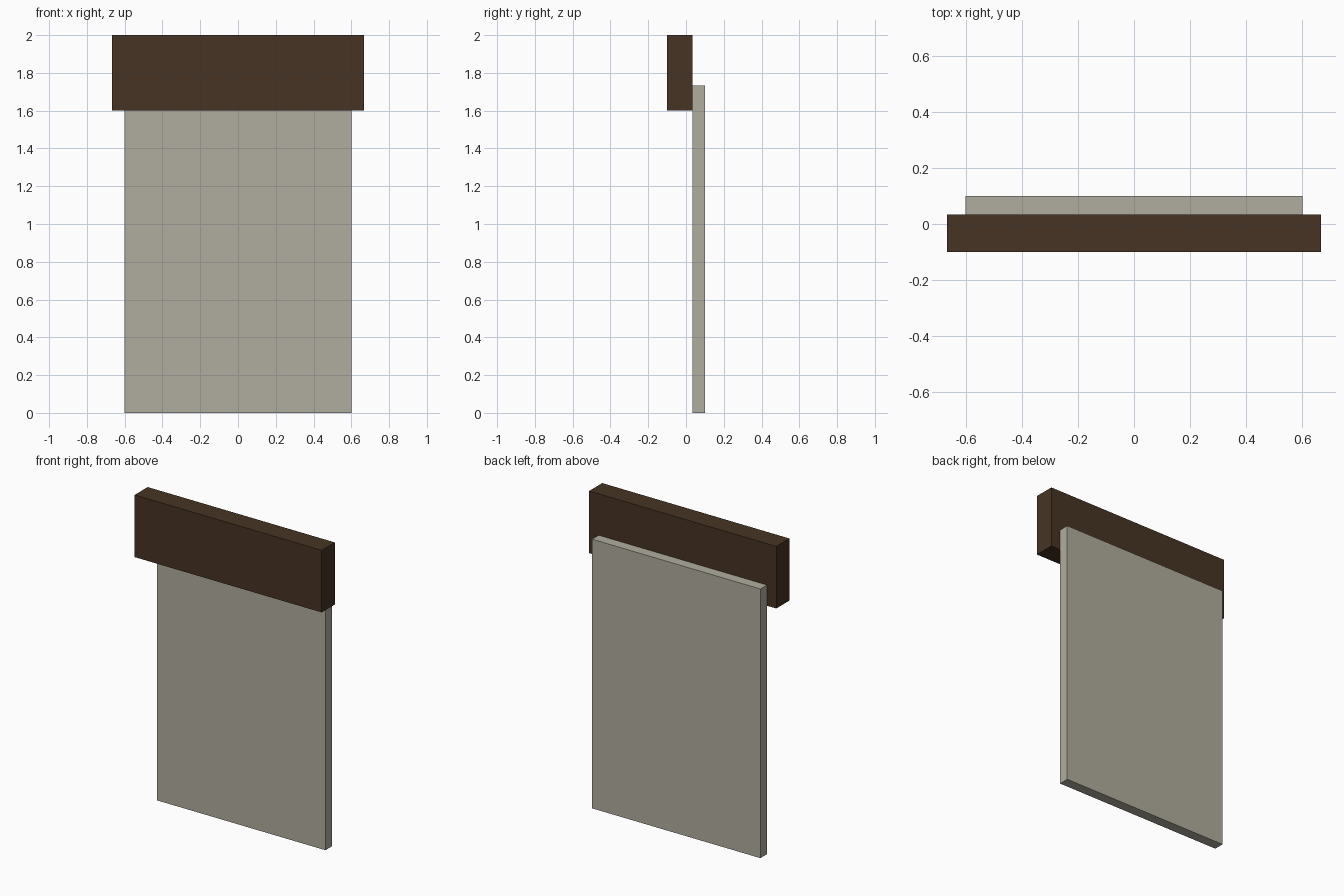
import bpy

if "Cube" in bpy.data.objects:
    bpy.data.objects.remove(bpy.data.objects["Cube"])


def material(name, color):
    m = bpy.data.materials.new(name)
    m.diffuse_color = (*color, 1.0)
    m.use_nodes = True
    m.node_tree.nodes["Principled BSDF"].inputs["Base Color"].default_value = m.diffuse_color
    return m


def box(name, lo, hi, mat):
    """Axis-aligned box between two corners."""
    bpy.ops.mesh.primitive_cube_add(size=1, location=[(a + b) / 2 for a, b in zip(lo, hi)])
    ob = bpy.context.object
    ob.name = name
    ob.scale = [b - a for a, b in zip(lo, hi)]
    bpy.ops.object.transform_apply(location=False, rotation=False, scale=True)
    ob.data.materials.append(mat)
    return ob


wood = material("dark brown wood", (0.061, 0.034, 0.017))
cloth = material("warm grey", (0.434, 0.413, 0.342))

JOIN_Y = 0.0333  # plane where the bar meets the hanging panel

# Thick horizontal bar across the top front
box("top_bar", (-0.6667, -0.1, 1.6), (0.6667, JOIN_Y, 2.0), wood)

# Hanging panel behind the bar
box("hanging_panel", (-0.6, JOIN_Y, 0.0), (0.6, 0.1, 1.7333), cloth)
